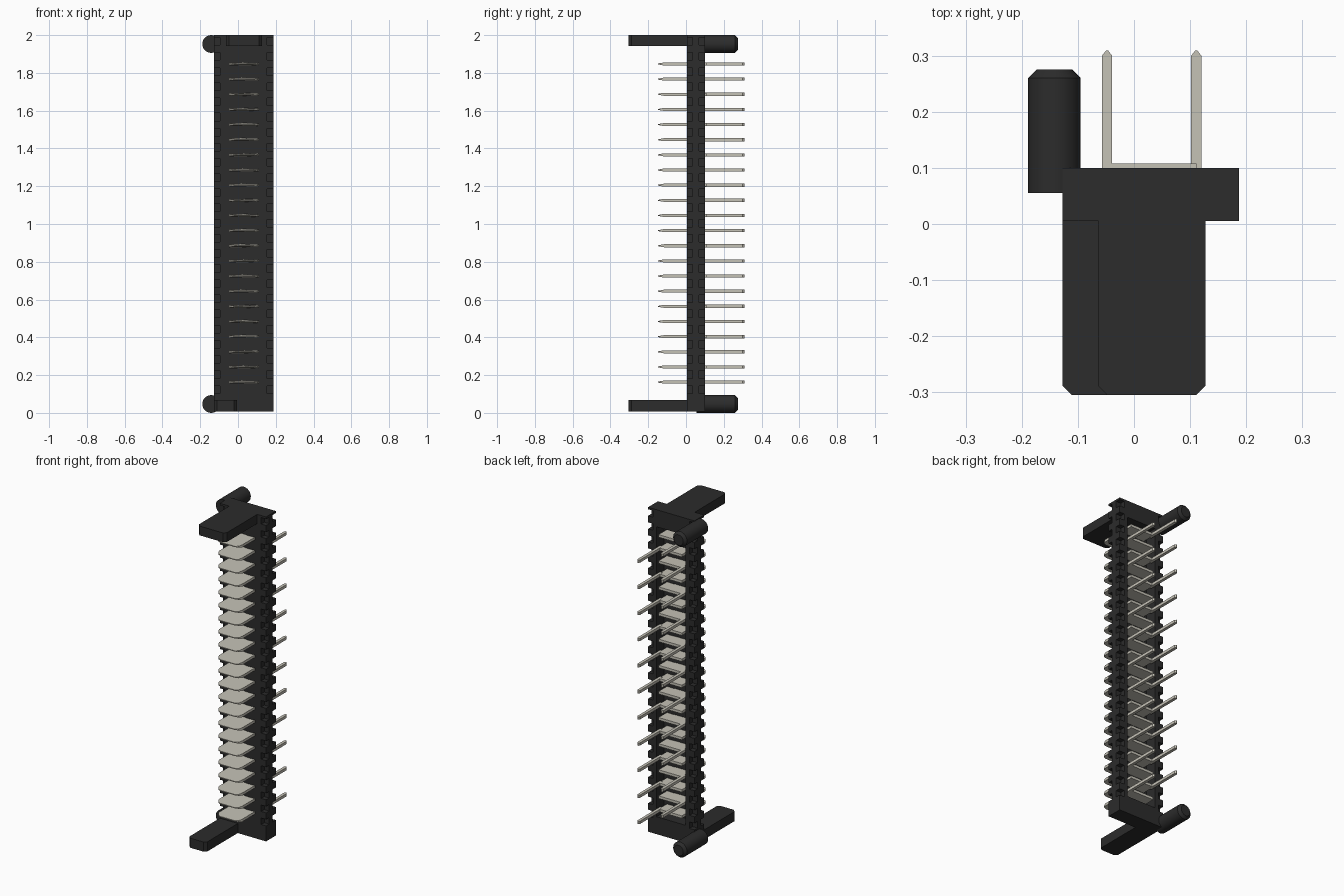
import bpy, bmesh, math
from mathutils import Matrix

if "Cube" in bpy.data.objects:
    bpy.data.objects.remove(bpy.data.objects["Cube"], do_unlink=True)


def material(name, rgb):
    m = bpy.data.materials.new(name)
    m.use_nodes = True
    m.diffuse_color = (*rgb, 1)
    m.node_tree.nodes["Principled BSDF"].inputs["Base Color"].default_value = (*rgb, 1)
    return m


black = material("black plastic", (0.025, 0.025, 0.025))
metal = material("pale metal", (0.56, 0.54, 0.47))


def finish(bm, name, mat):
    bmesh.ops.recalc_face_normals(bm, faces=bm.faces)
    me = bpy.data.meshes.new(name)
    bm.to_mesh(me)
    bm.free()
    me.materials.append(mat)
    ob = bpy.data.objects.new(name, me)
    bpy.context.collection.objects.link(ob)
    return ob


def box(bm, x, y, z):
    vs = bmesh.ops.create_cube(bm, size=1)["verts"]
    for v in vs:
        v.co = [lo + (c + 0.5) * (hi - lo) for c, (lo, hi) in zip(v.co, (x, y, z))]


def prism(bm, outline, z0, z1):
    """Extrude a plan outline between two heights."""
    face = bm.faces.new([bm.verts.new((x, y, z0)) for x, y in outline])
    new = bmesh.ops.extrude_face_region(bm, geom=[face])["geom"]
    top = [g for g in new if isinstance(g, bmesh.types.BMVert)]
    bmesh.ops.translate(bm, verts=top, vec=(0, 0, z1 - z0))
    return top + list(face.verts)


COUNT, PITCH, FIRST = 22, 0.0802, 0.163
LEFT, RIGHT, FRONT, BACK = -0.127, 0.187, 0.005, 0.1

# Housing block with a rear recess and notched corners
bm = bmesh.new()
box(bm, (LEFT, RIGHT), (FRONT, BACK), (0.008, 2.0))
housing = finish(bm, "housing", black)

bm = bmesh.new()
box(bm, (-0.068, 0.131), (0.025, 0.2), (0.115, 1.895))
for k in range(-1, COUNT + 1):
    z = FIRST + PITCH * (k + 0.5)
    for x in ((LEFT - 0.05, LEFT + 0.033), (RIGHT - 0.033, RIGHT + 0.05)):
        for y in ((FRONT - 0.05, FRONT + 0.03), (BACK - 0.03, BACK + 0.05)):
            box(bm, x, y, (z - 0.02, z + 0.02))
cutter = finish(bm, "housing_cutter", black)
cutter.hide_render = True

mod = housing.modifiers.new("cut", "BOOLEAN")
mod.operation = "DIFFERENCE"
mod.solver = "EXACT"
mod.object = cutter
deps = bpy.context.evaluated_depsgraph_get()
cut_mesh = bpy.data.meshes.new_from_object(housing.evaluated_get(deps))
housing.modifiers.clear()
housing.data = cut_mesh
bpy.data.objects.remove(cutter, do_unlink=True)


# Front guide tabs with chamfered tips
def tab(name, x0, x1, z0, z1):
    c, tip = 0.016, -0.305
    b = bmesh.new()
    prism(b, [(x0, 0.01), (x0, tip + c), (x0 + c, tip),
              (x1 - c, tip), (x1, tip + c), (x1, 0.01)], z0, z1)
    finish(b, name, black)


tab("upper_tab", -0.063, 0.127, 1.943, 2.0)
tab("lower_tab", LEFT, -0.005, 0.008, 0.067)


# Rear locating pegs
def peg(name, z):
    b = bmesh.new()
    r, length = 0.047, 0.22
    bmesh.ops.create_cone(b, cap_ends=True, segments=32, radius1=r, radius2=r, depth=length)
    rim = [e for e in b.edges if all(v.co.z > 0 for v in e.verts)]
    bmesh.ops.bevel(b, geom=rim, offset=0.015, segments=1, affect="EDGES")
    b.transform(Matrix.Translation((-0.142, 0.055 + length / 2, z))
                @ Matrix.Rotation(-math.pi / 2, 4, "X"))
    ob = finish(b, name, black)
    ob.select_set(True)
    bpy.context.view_layer.objects.active = ob
    bpy.ops.object.shade_smooth_by_angle(angle=math.radians(30))
    ob.select_set(False)


peg("upper_peg", 1.953)
peg("lower_peg", 0.047)

# Contact blades, each with a rear pin on alternating sides
PIN_L, PIN_R, HALF = -0.048, 0.111, 0.009
for k in range(COUNT):
    z = FIRST + PITCH * k
    bm = bmesh.new()
    pin_x = PIN_L if k % 2 else PIN_R
    x0, x1, tip, c = PIN_L, PIN_R, -0.147, 0.03
    blade = prism(bm, [(x0, 0.108), (x0, tip + c), (x0 + c / 3, tip + c / 3), (x0 + c, tip),
                       (x1 - c, tip), (x1 - c / 3, tip + c / 3), (x1, tip + c), (x1, 0.108)],
                  z - 0.008, z + 0.008)
    for v in blade:
        if v.co.y < tip + c / 2:
            v.co.z = z + (v.co.z - z) * (0.3 if v.co.y < tip + 0.005 else 0.55)
    prism(bm, [(pin_x - HALF, 0.08), (pin_x + HALF, 0.08), (pin_x + HALF, 0.3),
               (pin_x + 0.002, 0.309), (pin_x - 0.002, 0.309), (pin_x - HALF, 0.3)],
          z - 0.0085, z + 0.0085)
    finish(bm, f"contact_{k + 1}", metal)
